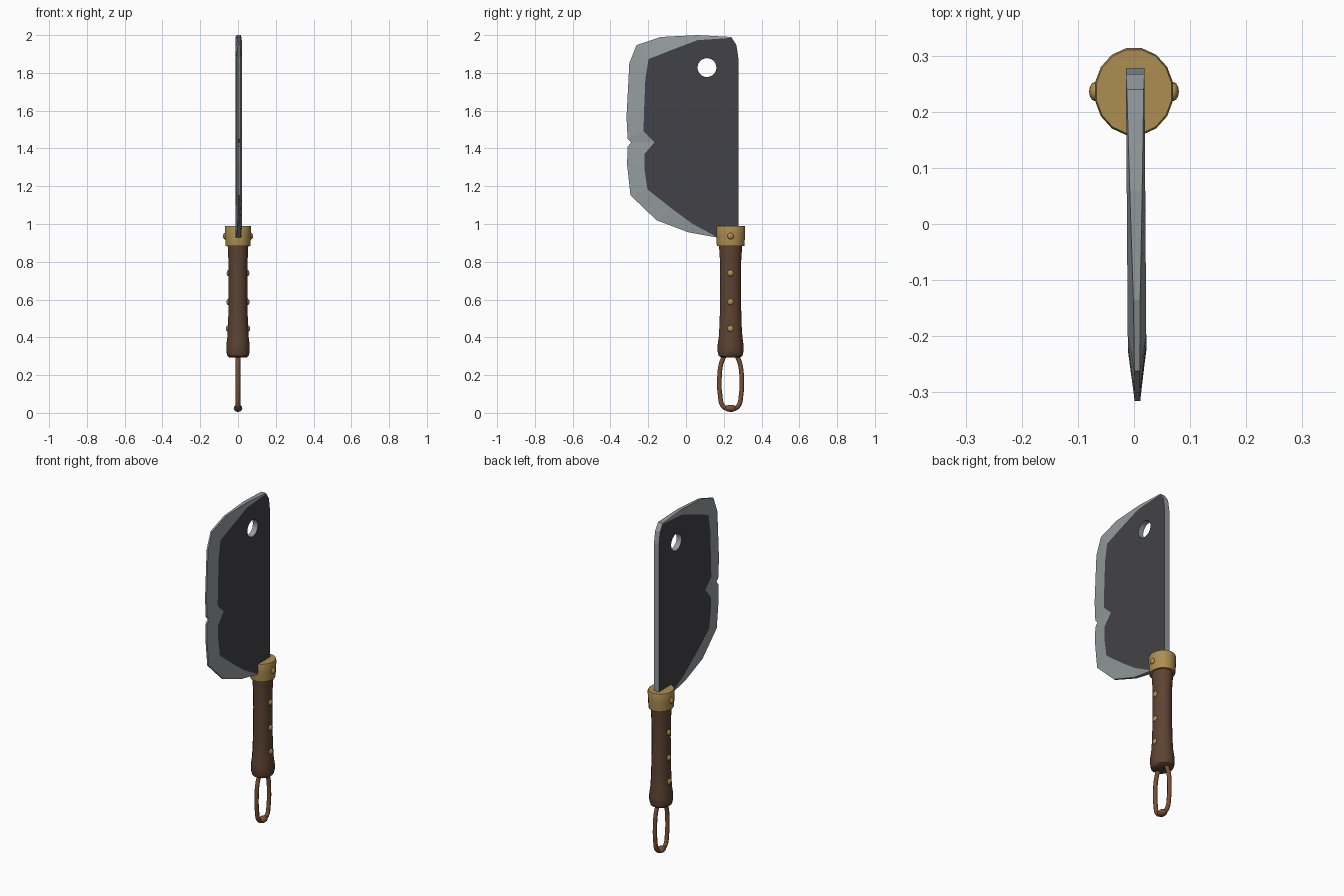
import bpy, bmesh, math
from mathutils import Matrix

if "Cube" in bpy.data.objects:
    bpy.data.objects.remove(bpy.data.objects["Cube"])

HY = 0.236  # handle axis in y


def material(name, rgb):
    m = bpy.data.materials.new(name)
    m.diffuse_color = (*rgb, 1)
    m.use_nodes = True
    m.node_tree.nodes["Principled BSDF"].inputs["Base Color"].default_value = m.diffuse_color
    return m


STEEL = material("steel", (0.30, 0.33, 0.34))
DARK = material("dark_steel", (0.055, 0.055, 0.063))
BRASS = material("brass", (0.42, 0.27, 0.08))
WOOD = material("wood", (0.11, 0.056, 0.032))
CORD = material("leather", (0.19, 0.08, 0.04))


def finish(name, bm, mats, smooth=True):
    bmesh.ops.recalc_face_normals(bm, faces=bm.faces)
    me = bpy.data.meshes.new(name)
    bm.to_mesh(me)
    bm.free()
    for m in mats:
        me.materials.append(m)
    ob = bpy.data.objects.new(name, me)
    bpy.context.collection.objects.link(ob)
    bpy.ops.object.select_all(action='DESELECT')
    ob.select_set(True)
    bpy.context.view_layer.objects.active = ob
    if smooth:
        bpy.ops.object.shade_smooth_by_angle(angle=math.radians(40))
    return ob


def lathe(name, profile, mat, sx=0.9, n=16):
    bm = bmesh.new()
    rings = [[bm.verts.new((sx * r * math.cos(a), HY + r * math.sin(a), z))
              for a in (2 * math.pi * (i + 0.5) / n for i in range(n))] for r, z in profile]
    for a, b in zip(rings, rings[1:]):
        for i in range(n):
            j = (i + 1) % n
            bm.faces.new((a[i], a[j], b[j], b[i]))
    bm.faces.new(rings[0])
    bm.faces.new(rings[-1])
    return finish(name, bm, [mat])


def ball(name, loc, size, mat):
    bm = bmesh.new()
    bmesh.ops.create_uvsphere(bm, u_segments=12, v_segments=8, radius=1,
                              matrix=Matrix.Translation(loc) @ Matrix.Diagonal((*size, 1)))
    return finish(name, bm, [mat])


# Blade: outer edge (y, z), inner flat edge (y, z), edge half thickness
H = 0.0165
outline = [
    (.24, 1.99, .24, 1.985, .015), (.06, 2.0, .06, 1.973, .011),
    (-.135, 1.99, -.08, 1.92, .006), (-.262, 1.947, -.198, 1.873, .005),
    (-.30, 1.852, -.215, 1.77, .005), (-.315, 1.566, -.222, 1.6, .005),
    (-.309, 1.45, -.225, 1.49, .005), (-.29, 1.432, -.167, 1.433, .005),
    (-.309, 1.41, -.22, 1.37, .005), (-.312, 1.317, -.22, 1.29, .005),
    (-.294, 1.152, -.204, 1.184, .005), (-.156, 1.02, -.08, 1.085, .006),
    (.013, .956, .03, 1.004, .009), (.156, .93, .156, .935, .014),
    (.278, .92, .278, .92, H), (.278, 1.873, .278, 1.873, H),
    (.267, 1.947, .267, 1.947, H)]


def lean(y):
    return 0.002 + (0.28 - y) * 0.007


bm = bmesh.new()
loops = []
for side, outer in ((1, False), (1, True), (-1, True), (-1, False)):
    loops.append([bm.verts.new((lean(oy) + side * t, oy, oz) if outer
                               else (lean(iy) + side * H, iy, iz))
                  for oy, oz, iy, iz, t in outline])
for a, b in zip(loops, loops[1:]):
    for i in range(len(a)):
        j = (i + 1) % len(a)
        bm.faces.new((a[i], a[j], b[j], b[i]))
for cap in (loops[0], loops[-1]):
    bm.faces.new(cap).material_index = 1
bmesh.ops.remove_doubles(bm, verts=bm.verts, dist=1e-5)
blade = finish("blade", bm, [STEEL, DARK], smooth=False)

# Hanging hole through the blade
bm = bmesh.new()
bmesh.ops.create_cone(bm, cap_ends=True, segments=24, radius1=.05, radius2=.05, depth=.2,
                      matrix=Matrix.Translation((0, .111, 1.828)) @ Matrix.Rotation(math.pi / 2, 4, 'Y'))
cutter = finish("hole_cutter", bm, [STEEL], smooth=False)
cutter.hide_render = True
mod = blade.modifiers.new("hole", 'BOOLEAN')
mod.operation = 'DIFFERENCE'
mod.solver = 'EXACT'
mod.object = cutter
bpy.context.view_layer.objects.active = blade
bpy.ops.object.modifier_apply(modifier="hole")
bpy.data.objects.remove(cutter)

# Handle and collar
lathe("handle", [(.052, .294), (.064, .302), (.070, .325), (.070, .36), (.064, .40), (.060, .46),
                 (.057, .56), (.056, .70), (.057, .80), (.061, .86), (.062, .90)], WOOD)
lathe("collar", [(.074, .883), (.078, .935), (.079, .98), (.076, .99)], BRASS)

# Rivets on both sides
for s in (-1, 1):
    for z, x in ((.74, .050), (.588, .051), (.446, .054), (.936, .070)):
        ball("rivet", (s * x, HY, z), (.010, .017, .017), BRASS)

# Hanging cord loop with knot
cu = bpy.data.curves.new("cord_loop", 'CURVE')
cu.dimensions = '3D'
cu.bevel_depth = .012
cu.bevel_resolution = 2
cu.resolution_u = 5
half = [(.030, .31), (.050, .26), (.059, .18), (.055, .09), (.042, .038), (.018, .022)]
path = half + [(-y, z) for y, z in reversed(half)]
sp = cu.splines.new('BEZIER')
sp.bezier_points.add(len(path) - 1)
for p, (y, z) in zip(sp.bezier_points, path):
    p.co = (0, HY + y, z)
    p.handle_left_type = p.handle_right_type = 'AUTO'
cu.materials.append(CORD)
bpy.context.collection.objects.link(bpy.data.objects.new("cord_loop", cu))
ball("cord_knot", (0, HY, .024), (.023, .034, .019), CORD)
